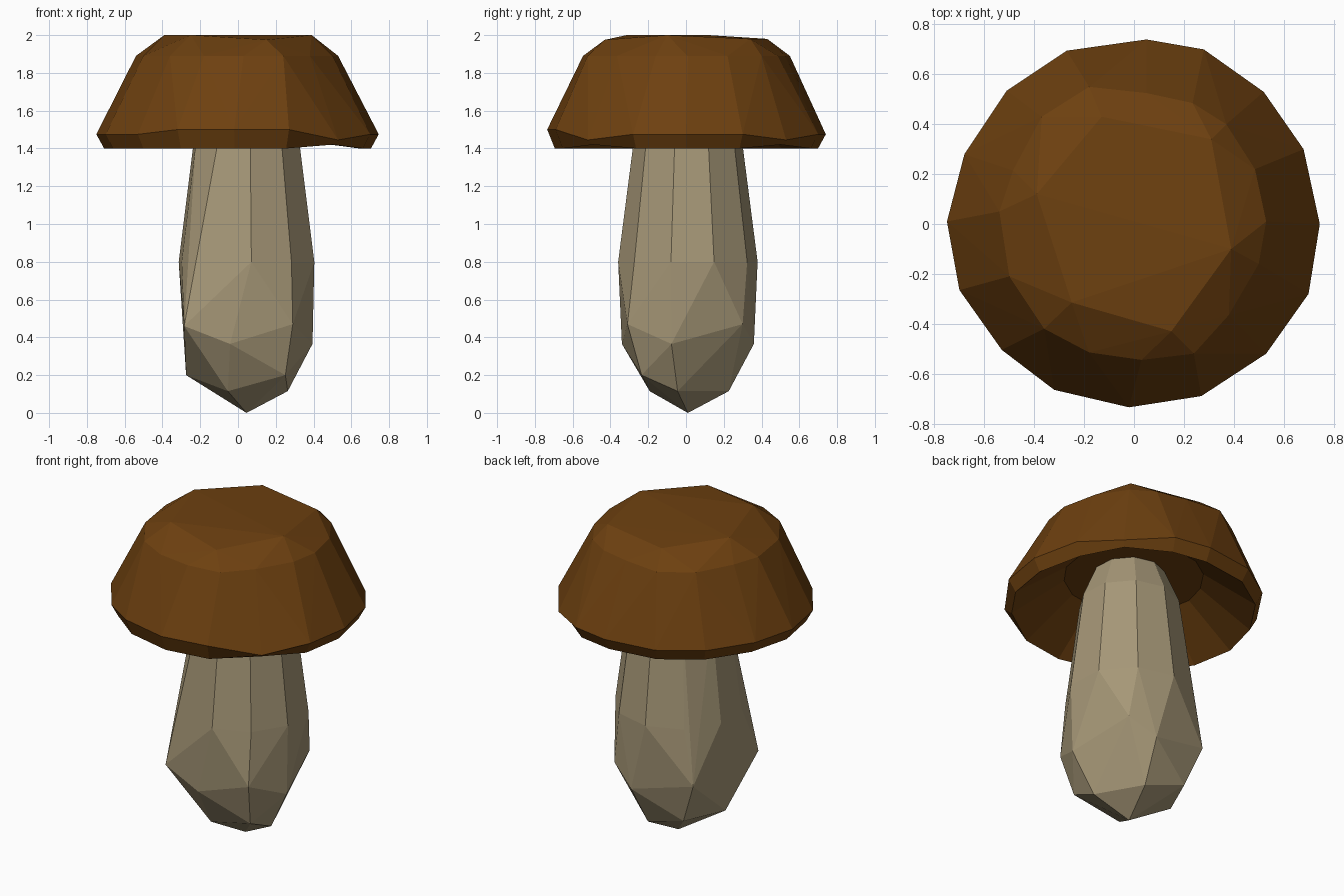
import bpy, bmesh
from math import sin, cos, radians

if "Cube" in bpy.data.objects:
    bpy.data.objects.remove(bpy.data.objects["Cube"])


def make_object(name, bm, color):
    bmesh.ops.recalc_face_normals(bm, faces=bm.faces)
    mesh = bpy.data.meshes.new(name)
    bm.to_mesh(mesh)
    bm.free()
    obj = bpy.data.objects.new(name, mesh)
    bpy.context.collection.objects.link(obj)
    mat = bpy.data.materials.new(name + "_color")
    mat.diffuse_color = (*color, 1)
    mat.use_nodes = True
    mat.node_tree.nodes["Principled BSDF"].inputs["Base Color"].default_value = mat.diffuse_color
    mesh.materials.append(mat)
    return obj


def hull(points):
    bm = bmesh.new()
    for p in points:
        bm.verts.new(p)
    bmesh.ops.convex_hull(bm, input=bm.verts)
    loose = [v for v in bm.verts if not v.link_faces]
    bmesh.ops.delete(bm, geom=loose, context='VERTS')
    return bm


def ring(r, z, angles, cx=0.045, cy=0.01):
    return [(cx + r * cos(radians(a)), cy + r * sin(radians(a)), z) for a in angles]


# Cap: chiselled dome from an outer ring, a shoulder ring and a flat crown
outer = [(0.745, 0), (0.68, 0.30), (0.52, 0.53), (0.28, 0.70), (0.05, 0.74),
         (-0.27, 0.695), (-0.51, 0.535), (-0.68, 0.28), (-0.75, 0.01), (-0.70, -0.265),
         (-0.53, -0.505), (-0.32, -0.665), (-0.02, -0.735), (0.27, -0.69),
         (0.53, -0.52), (0.70, -0.28)]
shoulder = [(0.53, 0.01), (0.485, 0.22), (0.37, 0.40), (0.235, 0.485), (0.05, 0.525),
            (-0.18, 0.55), (-0.37, 0.43), (-0.485, 0.215), (-0.54, 0.05), (-0.50, -0.21),
            (-0.36, -0.42), (-0.18, -0.515), (0.03, -0.545), (0.24, -0.52),
            (0.38, -0.365), (0.50, -0.16)]
crown = [(0.39, -0.1, 2), (0.31, 0.34, 1.98), (-0.13, 0.43, 1.98), (-0.39, 0.12, 2),
         (-0.25, -0.315, 2), (0.15, -0.43, 1.975)]
notched = (2, 14)
pts = [(x, y, 1.445 if i in notched else (1.50 if 10 < i < 14 else 1.475))
       for i, (x, y) in enumerate(outer)]
pts += [(x, y, 1.89) for x, y in shoulder] + crown
cap = hull(pts)
under = [f for f in cap.faces if all(v.co.z < 1.6 for v in f.verts) and f.normal.z < 0]
bmesh.ops.delete(cap, geom=under, context='FACES')

# Rolled rim and hollow underside, extruded ring by ring from the open edge
edges = [e for e in cap.edges if e.is_boundary]
radius = 1.0
for r, z in ((0.945, 1.40), (0.54, 1.62)):
    new = bmesh.ops.extrude_edge_only(cap, edges=edges)["geom"]
    for v in (g for g in new if isinstance(g, bmesh.types.BMVert)):
        low = 0.02 if z == 1.40 and v.co.z < 1.46 else 0
        v.co.x *= r / radius
        v.co.y *= r / radius
        v.co.z = z + low
    edges = [g for g in new if isinstance(g, bmesh.types.BMEdge)]
    radius = r
bmesh.ops.contextual_create(cap, geom=edges)
make_object("cap", cap, (0.155, 0.052, 0.005))

# Stem: faceted, pointed at the foot and tapering into the cap
tens = range(-14, 346, 36)
stem = [(0.045, 0.01, 0)]
stem += ring(0.225, 0.115, (-116, -14, 74))
stem += ring(0.32, 0.20, (-50, 130, 182))
stem += ring(0.36, 0.365, (-104, -14, 76)) + ring(0.33, 0.365, (166,))
stem += [(0.29, -0.31, 0.47), (0.29, 0.30, 0.47), (-0.26, 0.30, 0.46), (-0.285, -0.315, 0.46)]
stem += ring(0.37, 0.80, tens)
stem += ring(0.29, 1.42, tens)
stem += ring(0.19, 1.66, tens)
make_object("stem", hull(stem), (0.38, 0.31, 0.185))
